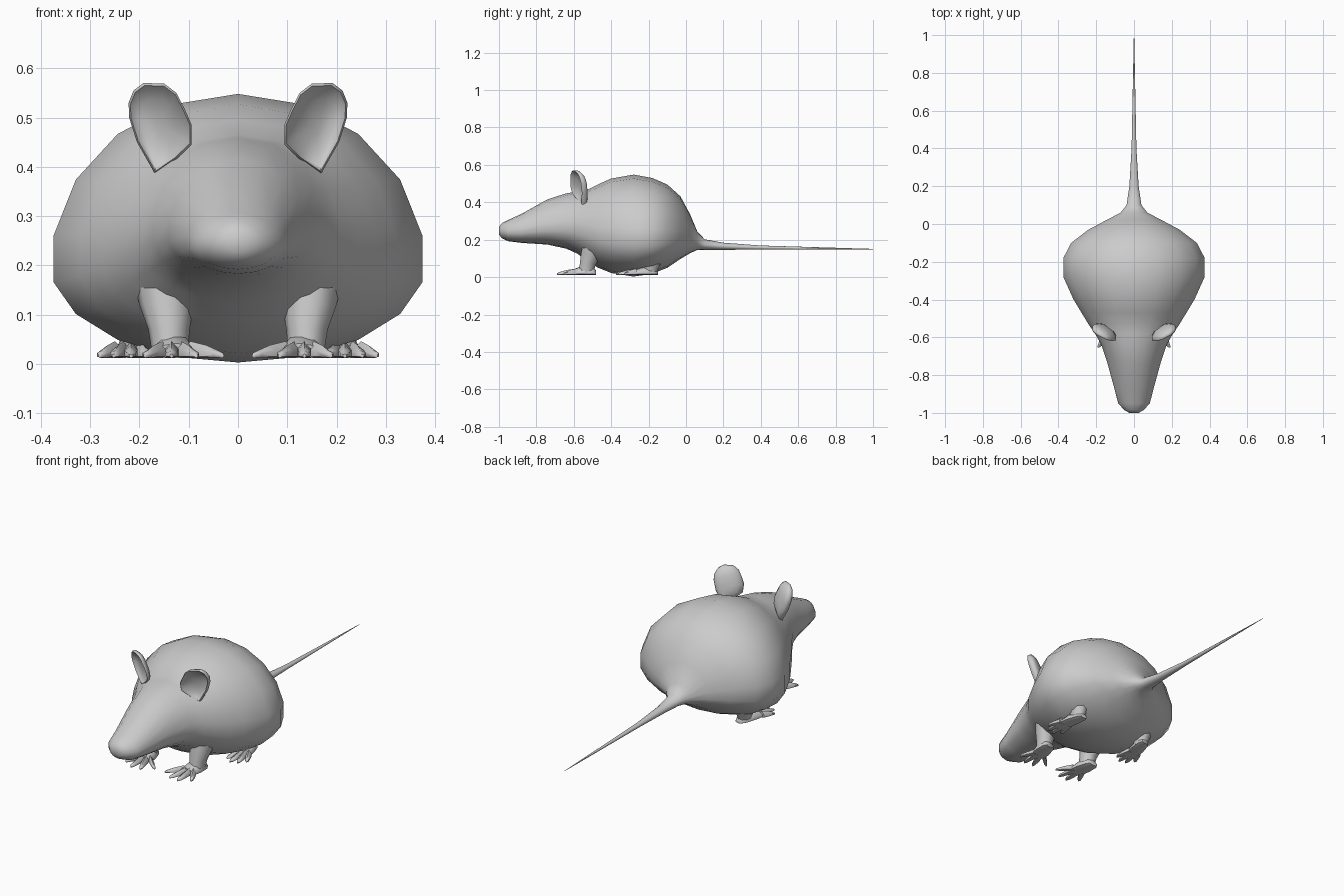
import bpy, bmesh, math
from mathutils import Vector

if "Cube" in bpy.data.objects:
    bpy.data.objects.remove(bpy.data.objects["Cube"])


def loft(bm, rings):
    """Skin a list of closed rings and cap both ends."""
    vs = [[bm.verts.new(p) for p in r] for r in rings]
    n = len(vs[0])
    for a, b in zip(vs, vs[1:]):
        for i in range(n):
            j = (i + 1) % n
            bm.faces.new((a[i], a[j], b[j], b[i]))
    bm.faces.new(vs[0])
    bm.faces.new(vs[-1][::-1])


def ring_y(x, y, w, top, mid, bottom, n):
    """Egg-shaped section across the y axis."""
    pts = []
    for i in range(n):
        a = math.pi / 2 + 2 * math.pi * i / n
        s = math.sin(a)
        pts.append(Vector((x + w * math.cos(a), y, mid + s * (top - mid if s > 0 else mid - bottom))))
    return pts


def ring_z(x, y, z, rx, ry, n=10):
    """Elliptical section across the z axis."""
    return [Vector((x + rx * math.cos(2 * math.pi * i / n), y + ry * math.sin(2 * math.pi * i / n), z))
            for i in range(n)]


def finish(bm, name, mirror=False, angle=60):
    bmesh.ops.recalc_face_normals(bm, faces=bm.faces)
    me = bpy.data.meshes.new(name)
    bm.to_mesh(me)
    bm.free()
    ob = bpy.data.objects.new(name, me)
    bpy.context.collection.objects.link(ob)
    if mirror:
        ob.modifiers.new("Mirror", 'MIRROR').use_mirror_merge = False
    bpy.ops.object.select_all(action='DESELECT')
    ob.select_set(True)
    bpy.context.view_layer.objects.active = ob
    bpy.ops.object.shade_smooth_by_angle(angle=math.radians(angle))
    return ob


# Body, head and tail in one skin: y, half width, top, widest height, bottom
sections = [
    (-1.00, .025, .268, .248, .228), (-.985, .052, .288, .245, .208),
    (-.95, .085, .306, .242, .192), (-.88, .103, .338, .245, .183),
    (-.74, .142, .416, .262, .174), (-.64, .175, .448, .265, .152),
    (-.58, .210, .458, .255, .125), (-.53, .245, .466, .245, .085),
    (-.47, .282, .496, .225, .050), (-.40, .325, .527, .210, .022),
    (-.28, .380, .548, .200, .003), (-.18, .380, .530, .200, .018),
    (-.10, .338, .495, .205, .050), (-.03, .245, .432, .205, .097),
    (.02, .150, .340, .200, .127), (.06, .072, .245, .185, .145),
    (.10, .040, .202, .172, .146), (.20, .025, .184, .165, .146),
    (.40, .013, .169, .158, .147), (1.0, .001, .151, .150, .149)]
bm = bmesh.new()
loft(bm, [ring_y(0, *s, 18) for s in sections])
finish(bm, "body")

# Ears: dished front, rounded back, turned slightly outwards
outline = [(.168, .385), (.125, .415), (.094, .445), (.094, .485), (.107, .515), (.125, .55),
           (.15, .569), (.192, .57), (.212, .555), (.222, .53), (.221, .50), (.205, .45)]


def ear_ring(t, push):
    pts = []
    for x, z in outline:
        x, z = .158 + (x - .158) * t, .485 + (z - .485) * t
        pts.append(Vector((x, -.580 + .5 * (x - .158) - .25 * (z - .48) + push, z)))
    return pts


bm = bmesh.new()
loft(bm, [ear_ring(t, p) for t, p in
          [(.2, .022), (.6, .016), (.84, .003), (.94, -.006), (1, 0), (.97, .014), (.8, .029), (.5, .037), (.2, .04)]])
finish(bm, "ears", True)


def paw(bm, heel, palm, width, height, tips):
    """Flat sole with splayed pointed toes."""
    (hx, hy), (px, py) = heel, palm
    rings = []
    for t, w, h in [(0, .5, .5), (.15, .8, .85), (.6, 1, 1), (1, .95, .6)]:
        rings.append(ring_y(hx + (px - hx) * t, hy + (py - hy) * t, width * w, .012 + height * h, .02, .012, 10))
    loft(bm, rings)
    for k, (tx, ty) in enumerate(tips):
        sx = px + width * (-.65 + 1.3 * k / (len(tips) - 1))
        sy = py + .015
        toe = []
        for t, r, h in [(0, .016, .034), (.5, .015, .026), (.88, .011, .015), (1, .004, .008)]:
            toe.append(ring_y(sx + (tx - sx) * t, sy + (ty - sy) * t, r, .012 + h, .018, .012, 6))
        loft(bm, toe)


# Front legs and paws
bm = bmesh.new()
loft(bm, [ring_z(.15, -.48, .20, .07, .07), ring_z(.145, -.505, .12, .055, .06),
          ring_z(.14, -.525, .07, .042, .045), ring_z(.138, -.535, .02, .036, .042)])
paw(bm, (.142, -.482), (.125, -.60), .044, .05,
    [(.032, -.645), (.085, -.685), (.135, -.69), (.188, -.655)])
finish(bm, "front_legs", True)

# Hind paws, mostly tucked under the belly
bm = bmesh.new()
loft(bm, [ring_z(.20, -.18, .11, .06, .07), ring_z(.205, -.19, .05, .036, .045), ring_z(.205, -.195, .02, .03, .04)])
paw(bm, (.20, -.15), (.225, -.28), .038, .042,
    [(.182, -.35), (.217, -.375), (.252, -.365), (.28, -.33)])
finish(bm, "hind_paws", True)
